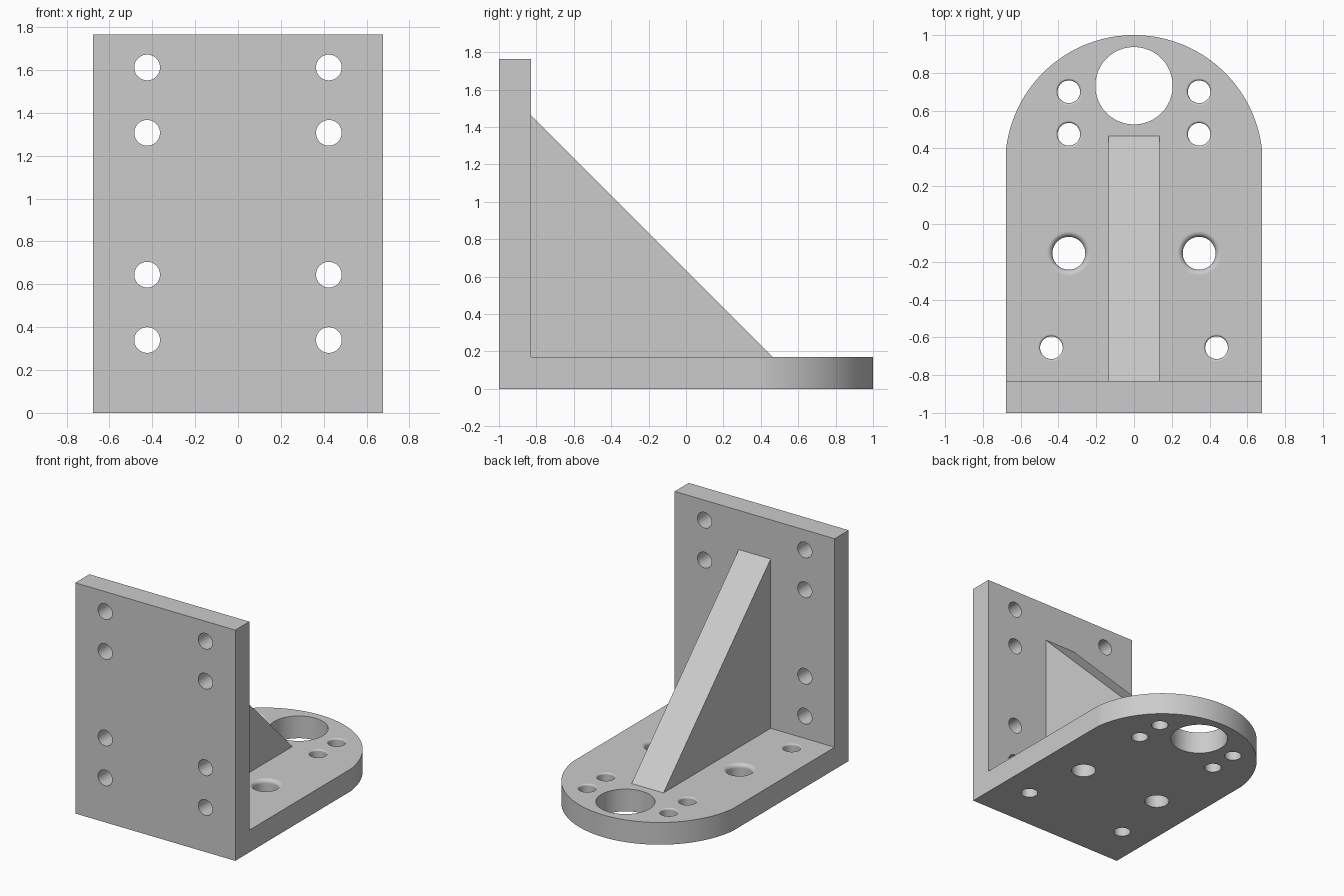
import bpy, bmesh, math
from mathutils import Matrix, Vector

if "Cube" in bpy.data.objects:
    bpy.data.objects.remove(bpy.data.objects["Cube"])

W, T, H = 0.677, 0.17, 1.765      # half width, wall thickness, height
BACK = -1 + T                     # inner face of the upright plate

grey = bpy.data.materials.new("light grey metal")
grey.diffuse_color = (0.6, 0.6, 0.6, 1)
grey.use_nodes = True
grey.node_tree.nodes["Principled BSDF"].inputs["Base Color"].default_value = grey.diffuse_color


def finish(bm, name):
    bmesh.ops.recalc_face_normals(bm, faces=bm.faces)
    me = bpy.data.meshes.new(name)
    bm.to_mesh(me)
    bm.free()
    me.materials.append(grey)
    ob = bpy.data.objects.new(name, me)
    bpy.context.collection.objects.link(ob)
    return ob


def prism(name, outline, offset):
    """Extrude a flat outline along offset."""
    bm = bmesh.new()
    face = bm.faces.new([bm.verts.new(p) for p in outline])
    ext = bmesh.ops.extrude_face_region(bm, geom=[face])["geom"]
    bmesh.ops.translate(bm, vec=offset,
                        verts=[v for v in ext if isinstance(v, bmesh.types.BMVert)])
    return finish(bm, name)


def add_lathe(bm, profile, matrix, seg=48):
    """Revolve (radius, height) points into a closed solid."""
    rings = [[bm.verts.new(matrix @ Vector((r * math.cos(a), r * math.sin(a), h)))
              for a in (2 * math.pi * i / seg for i in range(seg))]
             for r, h in profile]
    for low, up in zip(rings, rings[1:]):
        for i in range(seg):
            j = (i + 1) % seg
            bm.faces.new((low[i], low[j], up[j], up[i]))
    bm.faces.new(rings[0][::-1])
    bm.faces.new(rings[-1])


def combine(target, tool, operation):
    mod = target.modifiers.new(operation.lower(), 'BOOLEAN')
    mod.operation, mod.object, mod.solver = operation, tool, 'EXACT'
    bpy.context.view_layer.objects.active = target
    bpy.ops.object.modifier_apply(modifier=mod.name)
    bpy.data.objects.remove(tool)


# Base: rectangle with a rounded far end
R = 0.682
CY = 1 - R
a0 = math.acos(W / R)
N = 64
outline = [(-W, -1, 0), (W, -1, 0)]
for i in range(N + 1):
    a = a0 + (math.pi - 2 * a0) * i / N
    outline.append((R * math.cos(a), CY + R * math.sin(a), 0))
bracket = prism("angle_bracket", outline, (0, 0, T))

# Upright plate
plate = prism("upright_plate", [(-W, -1, 0), (W, -1, 0), (W, BACK, 0), (-W, BACK, 0)],
              (0, 0, H))
combine(bracket, plate, 'UNION')

# Triangular rib, sunk slightly into both plates
e = 0.05
rib = prism("rib", [(-0.135, BACK - e, T - e), (-0.135, 0.465, T - e), (-0.135, 0.465, T),
                    (-0.135, BACK, 1.465), (-0.135, BACK - e, 1.465)], (0.27, 0, 0))
combine(bracket, rib, 'UNION')

# Hole cutters
bm = bmesh.new()


def base_hole(x, y, r, fillet=0.0):
    prof = [(r, -0.1)]
    if fillet:
        for i in range(7):
            a = math.pi / 2 * i / 6
            prof.append((r + fillet * (1 - math.cos(a)), T - fillet * (1 - math.sin(a))))
    prof.append((r + fillet, T + 0.03))
    add_lathe(bm, prof, Matrix.Translation((x, y, 0)))


base_hole(0, 0.732, 0.205)
for s in (-1, 1):
    base_hole(s * 0.345, 0.70, 0.06, 0.012)
    base_hole(s * 0.345, 0.475, 0.06, 0.012)
    base_hole(s * 0.345, -0.155, 0.087, 0.03)
    base_hole(s * 0.437, -0.655, 0.06, 0.012)
    for z in (0.34, 0.645, 1.307, 1.612):
        m = Matrix.Translation((s * 0.424, -0.9, z)) @ Matrix.Rotation(math.pi / 2, 4, 'X')
        add_lathe(bm, [(0.06, -0.15), (0.06, 0.15)], m)
combine(bracket, finish(bm, "hole_cutters"), 'DIFFERENCE')

# Smooth curved walls, keep corners crisp
bpy.ops.object.select_all(action='DESELECT')
bracket.select_set(True)
bpy.context.view_layer.objects.active = bracket
bpy.ops.object.shade_smooth_by_angle(angle=math.radians(30))
wn = bracket.modifiers.new("weighted_normals", 'WEIGHTED_NORMAL')
wn.keep_sharp = True
